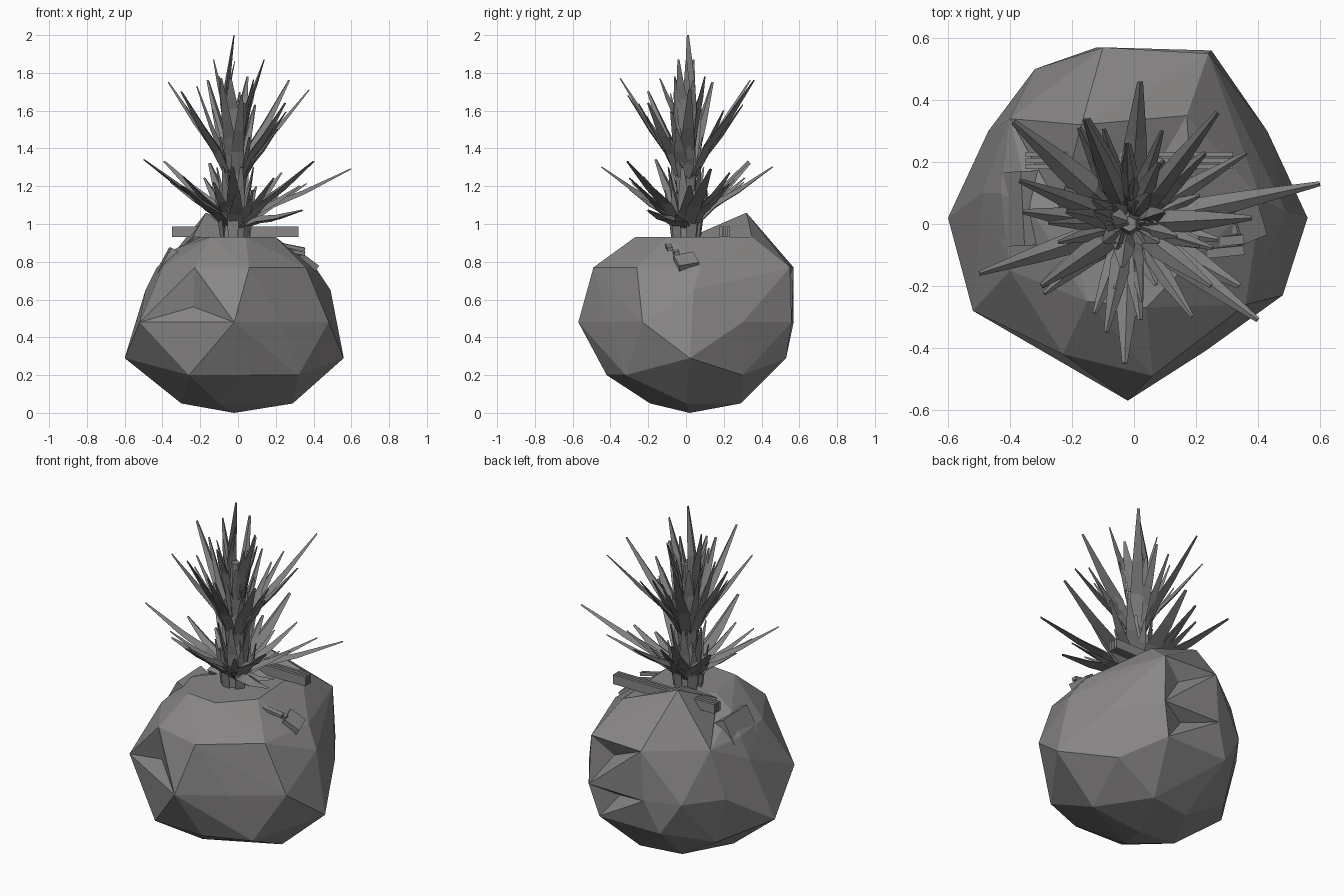
import bpy, bmesh, math, random
from mathutils import Vector, Matrix

random.seed(4)
if "Cube" in bpy.data.objects:
    bpy.data.objects.remove(bpy.data.objects["Cube"])


def material(name, colour):
    mat = bpy.data.materials.new(name)
    mat.use_nodes = True
    mat.diffuse_color = colour
    mat.node_tree.nodes["Principled BSDF"].inputs["Base Color"].default_value = colour
    return mat


stone = material("warm grey", (0.25, 0.24, 0.24, 1))
leaf_grey = material("leaf grey", (0.22, 0.22, 0.22, 1))


def finish(bm, name, mat):
    bmesh.ops.recalc_face_normals(bm, faces=bm.faces)
    mesh = bpy.data.meshes.new(name)
    bm.to_mesh(mesh)
    bm.free()
    mesh.materials.append(mat)
    obj = bpy.data.objects.new(name, mesh)
    bpy.context.scene.collection.objects.link(obj)
    return obj


# Faceted solid round ring corners, with the facets nearest each dent pushed in
def hull(name, rings, mat, dents=()):
    bm = bmesh.new()
    for z, ring in rings:
        for x, y in ring:
            bm.verts.new((x, y, z))
    result = bmesh.ops.convex_hull(bm, input=bm.verts)
    inner = [v for v in result["geom_interior"] if isinstance(v, bmesh.types.BMVert)]
    bmesh.ops.delete(bm, geom=inner, context="VERTS")
    bmesh.ops.recalc_face_normals(bm, faces=bm.faces)
    for spot, depth in dents:
        face = min(bm.faces, key=lambda f: (f.calc_center_median() - Vector(spot)).length)
        bmesh.ops.poke(bm, faces=[face], offset=-depth)
        bm.normal_update()
    return finish(bm, name, mat)


def slab(name, centre, size, mat, turn=(0, 0, 0)):
    bm = bmesh.new()
    bmesh.ops.create_cube(bm, size=1, matrix=Matrix.Diagonal((*size, 1)))
    obj = finish(bm, name, mat)
    obj.location = centre
    obj.rotation_euler = turn
    return obj


# Fruit body and the raised lump at its back
hull("fruit_body", [
    (0.0, [(-0.02, 0.02)]),
    (0.05, [(-0.3, -0.02), (-0.1, -0.19), (0.29, 0.0), (0.1, 0.29), (-0.15, 0.25)]),
    (0.2, [(-0.26, -0.41), (0.06, -0.42), (0.32, -0.32), (0.42, 0.05), (0.36, 0.3),
           (-0.4, 0.28)]),
    (0.29, [(-0.6, 0.02), (0.56, 0.02), (0.2, 0.53), (-0.2, 0.53)]),
    (0.48, [(-0.02, -0.57), (-0.52, -0.28), (0.48, -0.23), (0.23, -0.41),
            (0.43, 0.3), (0.25, 0.56), (-0.12, 0.57), (-0.32, 0.5), (-0.47, 0.3)]),
    (0.65, [(0.49, 0.04), (-0.49, 0.1)]),
    (0.77, [(-0.23, -0.42), (0.06, -0.49), (0.36, -0.26), (0.41, 0.08), (-0.43, 0.1),
            (-0.4, -0.15), (0.24, 0.55), (-0.1, 0.57), (-0.4, 0.34)]),
    (0.87, [(-0.33, 0.04)]),
    (0.93, [(-0.15, -0.25), (0.04, -0.27), (0.2, -0.1), (0.17, 0.35), (-0.2, 0.0)]),
], stone, [((-0.28, -0.43, 0.58), 0.05), ((0.08, 0.56, 0.68), 0.05),
           ((0.03, 0.55, 0.42), 0.06)])
hull("back_lump", [
    (0.7, [(0.05, 0.4), (-0.2, 0.4), (-0.05, 0.1)]),
    (0.77, [(0.24, 0.55), (-0.1, 0.57), (-0.4, 0.34)]),
    (0.93, [(-0.02, 0.02), (-0.24, 0.05), (0.17, 0.35)]),
    (1.06, [(-0.17, 0.32)]),
], stone)

# Embedded slats and chunks on the shoulders
for i in range(3):
    slab("back_slat", (-0.015, 0.185 + 0.02 * i, 0.96), (0.67, 0.016, 0.055), stone)
for i in range(5):
    slab("left_slat", (0.29, 0.05 - 0.035 * i, 0.79 + 0.022 * i),
         (0.13, 0.03, 0.018), stone, (0.1, 0.2, 0.1))
slab("right_chunk", (-0.36, 0.05, 0.79), (0.08, 0.24, 0.15), stone, (0, 0.5, 0.05))
slab("left_chunk", (0.35, 0.0, 0.78), (0.1, 0.11, 0.09), stone, (0.2, 0.6, 0.4))


# Folded, tapering, blunt-ended leaf following base, bend and tip
def leaf(bm, base, bend, tip, width, blunt):
    side = (tip - base).cross(Vector((0, 0, 1)))
    if side.length < 0.02:
        side = Vector((1, 0.3, 0))
    side.normalize()
    middle = bend.lerp(tip, 0.4)
    middle.z -= 0.01
    stations = []
    for centre, w in zip((base, bend, middle, tip), (0.8, 1, 0.75, blunt)):
        half = side * width * w / 2
        keel = side.cross(tip - base).normalized() * width * w * 0.35
        stations.append([bm.verts.new(centre + o) for o in (half, keel, -half)])
    for a, b in zip(stations, stations[1:]):
        for k in range(3):
            bm.faces.new((a[k], a[(k + 1) % 3], b[(k + 1) % 3], b[k]))
    bm.faces.new(stations[0])
    bm.faces.new(stations[-1])


# Ring of leaves, each with a shorter companion beside it
def tier(name, root, tips, width, reach, rise, companion):
    bm = bmesh.new()
    for n, tip in enumerate(tips):
        full = Vector(tip)
        short = Matrix.Rotation(0.35 * (-1) ** n, 3, "Z") @ full
        short = Vector((short.x * companion, short.y * companion,
                        root + (full.z - root) * (companion + 0.05)))
        for end, scale in ((full, 1), (short, 0.8)):
            out = Vector((end.x, end.y, 0))
            base = Vector((-0.01, 0, root)) + out.normalized() * 0.045
            bend = base + out * reach
            bend.z += (end.z - root) * rise
            leaf(bm, base, bend, end, width * scale * random.uniform(0.85, 1.15), 0.2)
    return finish(bm, name, leaf_grey)


tier("lower_leaves", 0.98, [
    (0.6, 0.13, 1.29), (0.4, -0.31, 1.33), (-0.5, -0.16, 1.34), (-0.39, 0.33, 1.33),
    (0.02, 0.46, 1.3), (-0.03, -0.45, 1.3), (0.23, 0.23, 1.27), (-0.36, 0.04, 1.22),
    (0.34, -0.2, 1.07), (-0.3, -0.2, 1.2), (0.0, -0.3, 1.18), (-0.15, 0.34, 1.32),
    (0.33, 0.02, 1.2)], 0.085, 0.25, 0.35, 0.7)
tier("middle_leaves", 1.24, [
    (0.27, 0.36, 1.76), (-0.16, 0.34, 1.76), (-0.09, -0.35, 1.77), (0.38, 0.02, 1.71),
    (-0.37, 0.14, 1.75), (-0.3, -0.2, 1.7), (0.25, -0.2, 1.64), (0.02, -0.31, 1.68),
    (0.08, 0.2, 1.6), (-0.22, 0.04, 1.73), (0.21, -0.05, 1.5)], 0.07, 0.22, 0.32, 0.7)
tier("upper_leaves", 1.45, [
    (-0.13, 0.04, 1.87), (0.14, -0.04, 1.87), (0.05, 0.1, 1.78), (-0.04, -0.14, 1.77),
    (-0.02, 0.01, 2.0), (0.1, 0.04, 1.76), (-0.1, -0.06, 1.78)], 0.06, 0.25, 0.5, 0.7)

# Upright sheaths wrapped round the stem
bm = bmesh.new()
up = Vector((0, 0, 1))
for level, radius in ((0.88, 0.07), (1.0, 0.055), (1.16, 0.045), (1.34, 0.035)):
    for k in range(6):
        a = k * math.tau / 6 + level * 4
        out = Vector((math.cos(a), math.sin(a), 0))
        base = Vector((-0.015, 0, level)) + out * radius
        leaf(bm, base, base + out * 0.015 + up * 0.13, base + out * 0.045 + up * 0.3,
             0.06, 0.25)
finish(bm, "stem_sheaths", leaf_grey)

# Tapered core
bm = bmesh.new()
bmesh.ops.create_cone(bm, cap_ends=True, segments=6, radius1=0.07, radius2=0.025,
                      depth=0.8, matrix=Matrix.Translation((-0.015, 0, 1.25)))
finish(bm, "stem_core", leaf_grey)
